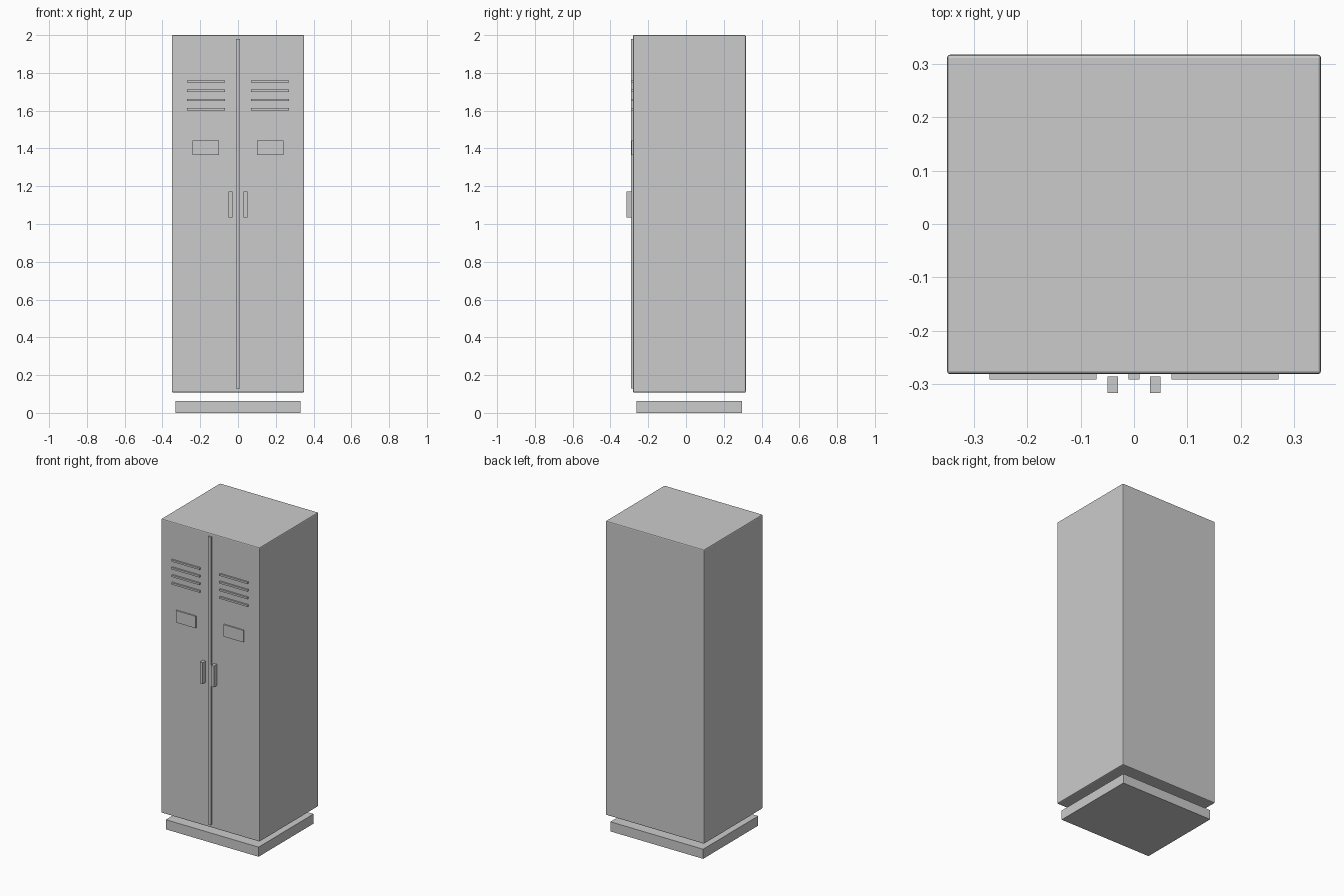
import bpy

if "Cube" in bpy.data.objects:
    bpy.data.objects.remove(bpy.data.objects["Cube"])


def box(name, x, y, z, bevel=0.0):
    """Box from (min, max) ranges, with an optional small rounded bevel."""
    bpy.ops.mesh.primitive_cube_add(size=1, location=[(a + b) / 2 for a, b in (x, y, z)])
    ob = bpy.context.object
    ob.name = name
    ob.scale = [b - a for a, b in (x, y, z)]
    bpy.ops.object.transform_apply(location=False, rotation=False, scale=True)
    if bevel:
        mod = ob.modifiers.new("bevel", 'BEVEL')
        mod.width = bevel
        mod.segments = 2
    return ob


FRONT = -0.281

# Cabinet body and the separate plinth below it
box("locker_body", (-0.35, 0.35), (FRONT, 0.317), (0.108, 2.0), 0.006)
box("plinth", (-0.33, 0.33), (-0.262, 0.297), (0.0, 0.062))

# Strip between the two doors
box("door_seam", (-0.01, 0.01), (-0.291, FRONT), (0.128, 1.98))

# Fittings repeated on both doors
for side, s in (("left", -1), ("right", 1)):
    def fitting(name, x0, x1, y, z):
        box(f"{side}_{name}", sorted((s * x0, s * x1)), y, z)

    for i in range(4):
        zc = 1.755 - i * 0.049
        fitting(f"vent_{i + 1}", 0.07, 0.27, (-0.291, FRONT), (zc - 0.006, zc + 0.006))
    fitting("label_plate", 0.10, 0.24, (-0.289, FRONT), (1.365, 1.442))
    fitting("handle", 0.03, 0.05, (-0.316, -0.285), (1.035, 1.172))
